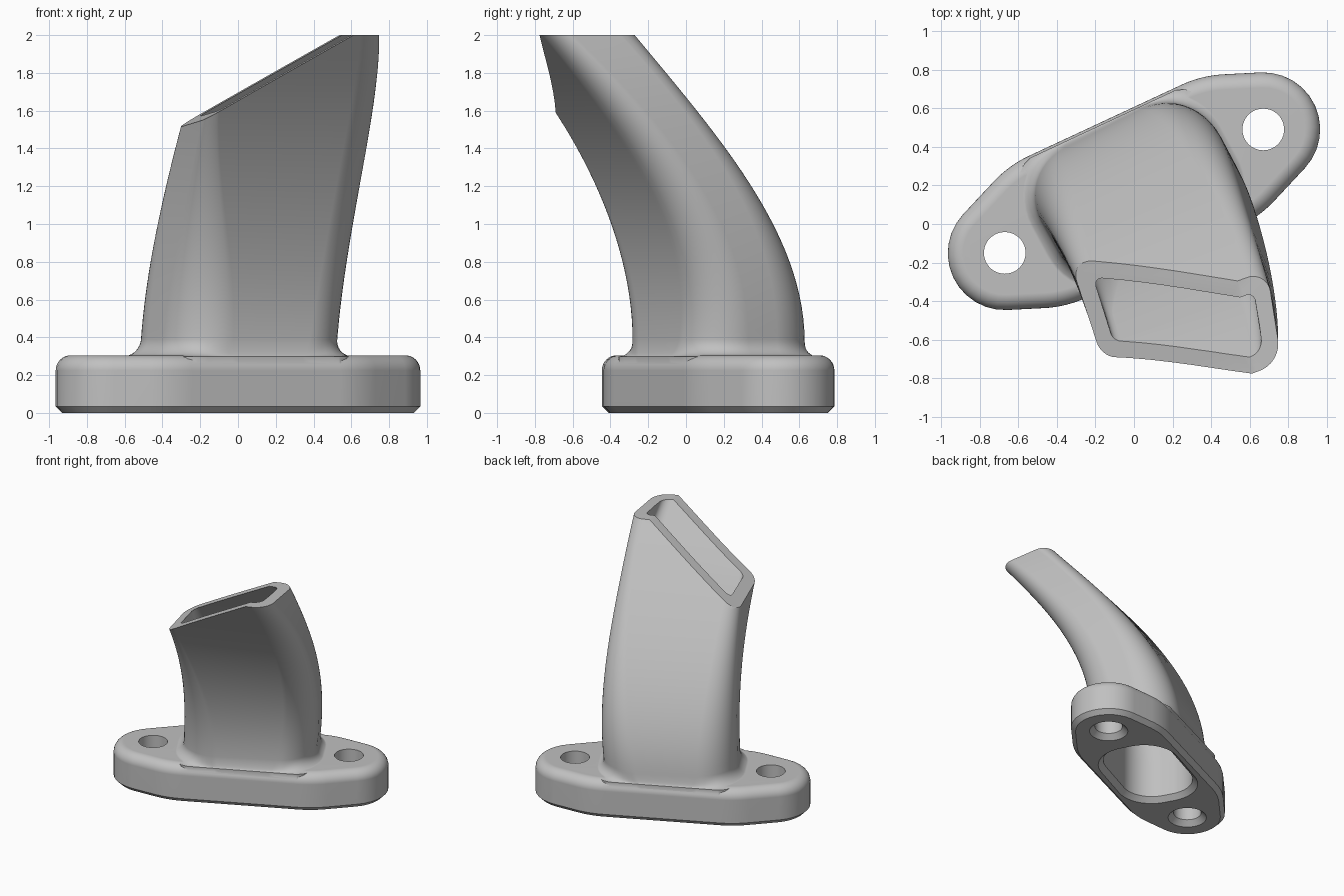
import bpy, bmesh, math
from mathutils import Vector

if "Cube" in bpy.data.objects:
    bpy.data.objects.remove(bpy.data.objects["Cube"], do_unlink=True)

grey = bpy.data.materials.new("plain grey")
grey.use_nodes = True
COLOUR = (0.53, 0.53, 0.53, 1)
grey.diffuse_color = COLOUR
grey.node_tree.nodes["Principled BSDF"].inputs["Base Color"].default_value = COLOUR

WALL = 0.085
TOP = 0.305
ROUNDER = 1.15
CENTRE = Vector((0, 0.17))


def rounded(corners, radii, inset=0.0, steps=12):
    """Counter-clockwise polygon moved inward by inset, with rounded corners."""
    pts, n = [], len(corners)
    for i, c in enumerate(corners):
        c = Vector(c)
        a = (c - Vector(corners[i - 1])).normalized()
        b = (Vector(corners[(i + 1) % n]) - c).normalized()
        na, nb = Vector((-a.y, a.x)), Vector((-b.y, b.x))
        r = max(radii[i] - inset, 0.035)
        centre = c + (na + nb) * (inset + r) / (1 + na.dot(nb))
        start, turn = math.atan2(-na.y, -na.x), a.angle_signed(b)
        for k in range(steps + 1):
            t = start + abs(turn) * k / steps
            pts.append(centre + Vector((math.cos(t), math.sin(t))) * r)
    return pts


def loft(name, rings):
    """Closed solid through (points, z) rings."""
    bm = bmesh.new()
    loops = [[bm.verts.new((p.x, p.y, z)) for p in pts] for pts, z in rings]
    n = len(loops[0])
    for low, high in zip(loops, loops[1:]):
        for i in range(n):
            j = (i + 1) % n
            bm.faces.new((low[i], low[j], high[j], high[i]))
    bm.faces.new(loops[0][::-1])
    bm.faces.new(loops[-1])
    mesh = bpy.data.meshes.new(name)
    bm.to_mesh(mesh)
    bm.free()
    mesh.materials.append(grey)
    ob = bpy.data.objects.new(name, mesh)
    bpy.context.collection.objects.link(ob)
    return ob


def combine(target, tool, operation):
    mod = target.modifiers.new(operation.lower(), 'BOOLEAN')
    mod.operation, mod.object, mod.solver = operation, tool, 'EXACT'
    bpy.context.view_layer.objects.active = target
    bpy.ops.object.modifier_apply(modifier=mod.name)
    bpy.data.objects.remove(tool, do_unlink=True)


# Flange outline: half of it, then the same turned half way round
half = [(1.384, 0.823), (0.35, 0.77), (-0.648, 0.305)]
outline = half + [(-x, 2 * CENTRE.y - y) for x, y in half]
outline_radii = [0.295, 0.6, 0.6] * 2


def flange_ring(inset):
    return rounded(outline, outline_radii, inset)


# Tube sections by height; corners (x, y, radius): back left, front left, front right, back right
levels = {
    0.30: [(-0.623, 0.268, 0.28), (-0.273, -0.377, 0.28), (0.623, 0.072, 0.28), (0.273, 0.717, 0.28)],
    1.00: [(-0.495, 0.09, 0.2), (-0.22, -0.455, 0.18), (0.69, -0.015, 0.22), (0.403, 0.525, 0.2)],
    1.55: [(-0.322, -0.215, 0.12), (-0.17, -0.685, 0.07), (0.77, -0.35, 0.18), (0.55, 0.13, 0.12)],
    2.00: [(-0.2, -0.56, 0.1), (-0.08, -1.025, 0.05), (0.765, -0.72, 0.15), (0.69, -0.24, 0.09)],
}


def tube_ring(z, inset=0.0, roundness=1.0):
    z = max(z, min(levels))
    corners = [Vector((0, 0, 0)) for _ in range(4)]
    for zi, section in levels.items():
        w = math.prod((z - zj) / (zi - zj) for zj in levels if zj != zi)
        corners = [c + w * Vector(p) for c, p in zip(corners, section)]
    return rounded([c.xy for c in corners], [c.z * roundness for c in corners], inset)


limit = flange_ring(0.012)


def keep_on_flange(p):
    """Pull a point back toward the centre if it hangs over the flange edge."""
    d = p - CENTRE
    for a, b in zip(limit, limit[1:] + limit[:1]):
        e, s = b - a, a - CENTRE
        det = d.cross(e)
        if abs(det) > 1e-9:
            t, k = s.cross(e) / det, s.cross(d) / det
            if 0 < t < 1 and 0 <= k <= 1:
                return CENTRE + d * t
    return p


# Flange: chamfered underneath, rounded on top
rings = [(flange_ring(0.035), 0), (flange_ring(0), 0.035)]
for k in range(9):
    t = math.pi / 2 * k / 8
    rings.append((flange_ring(0.08 * (1 - math.cos(t))), TOP - 0.08 + 0.08 * math.sin(t)))
body = loft("flanged_spout", rings)

# Tube: flared foot that narrows where the flange edge is near, then the leaning taper
foot = [keep_on_flange(p) for p in tube_ring(0, -0.09)]
rings = [(tube_ring(0, 0.03), 0.12), (foot, 0.2)]
for k in range(10):
    t = math.pi / 2 * k / 9
    z = TOP - 0.006 + 0.09 * (1 - math.cos(t))
    rings.append(([p.lerp(f, 1 - math.sin(t)) for p, f in zip(tube_ring(z), foot)], z))
rings += [(tube_ring(z), z) for z in [0.44 + 0.06 * k for k in range(29)]]
tube = loft("tube", rings)

# Mouth: flat tip and slanted cut
bm = bmesh.new()
bm.from_mesh(tube.data)
for point, normal in [((0, 0, 2), (0, 0, 1)), ((-0.3, -0.29, 1.515), (-0.58, -0.09, 1))]:
    cut = bmesh.ops.bisect_plane(bm, geom=bm.verts[:] + bm.edges[:] + bm.faces[:],
                                 plane_co=point, plane_no=normal, clear_outer=True)
    edges = [e for e in cut["geom_cut"] if isinstance(e, bmesh.types.BMEdge)]
    bmesh.ops.holes_fill(bm, edges=edges)
bmesh.ops.recalc_face_normals(bm, faces=bm.faces[:])
if bm.calc_volume(signed=True) < 0:
    bmesh.ops.reverse_faces(bm, faces=bm.faces[:])
bm.to_mesh(tube.data)
bm.free()
combine(body, tube, 'UNION')

# Passage through the tube: rounder than the outside, with a chamfered inlet
rings = [(tube_ring(0, WALL - 0.05, ROUNDER), -0.01), (tube_ring(0, WALL, ROUNDER), 0.04)]
rings += [(tube_ring(z, WALL, ROUNDER), z) for z in [0.3 + 0.06 * k for k in range(32)]]
combine(body, loft("passage", rings), 'DIFFERENCE')


# Bolt holes, countersunk underneath
def circle(c, r):
    return [c + Vector((math.cos(t), math.sin(t))) * r
            for t in (math.tau * k / 48 for k in range(48))]


for side in (1, -1):
    c = CENTRE + side * Vector((0.67, 0.32))
    hole = [(circle(c, 0.16), -0.01), (circle(c, 0.108), 0.042), (circle(c, 0.108), 0.5)]
    combine(body, loft("bolt_hole", hole), 'DIFFERENCE')

# Smooth shading with crisp edges
bpy.ops.object.select_all(action='DESELECT')
body.select_set(True)
bpy.context.view_layer.objects.active = body
bpy.ops.object.shade_smooth_by_angle(angle=math.radians(40))
normals = body.modifiers.new("weighted normals", 'WEIGHTED_NORMAL')
normals.keep_sharp = True
